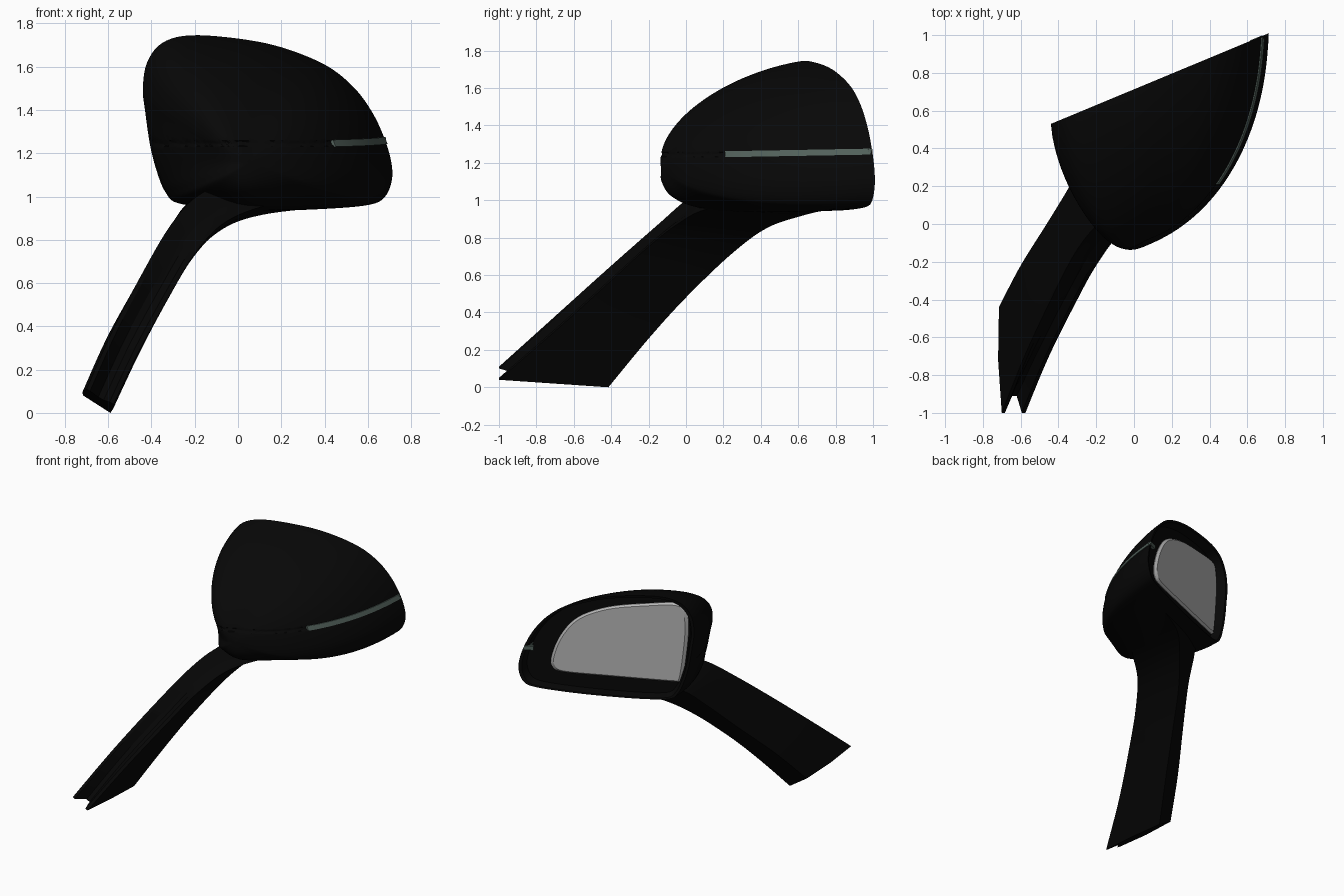
import bpy, bmesh, math
from mathutils import Vector as V
from mathutils.bvhtree import BVHTree

if "Cube" in bpy.data.objects:
    bpy.data.objects.remove(bpy.data.objects["Cube"])


def material(name, rgb):
    m = bpy.data.materials.new(name)
    m.diffuse_color = (*rgb, 1)
    m.use_nodes = True
    m.node_tree.nodes["Principled BSDF"].inputs["Base Color"].default_value = m.diffuse_color
    return m


BLACK = material("satin_black", (0.0022, 0.0022, 0.0022))
ARM = material("arm_black", (0.0018, 0.0018, 0.0018))
GLASS = material("mirror_grey", (0.47, 0.47, 0.47))
LAMP = material("lamp_grey_green", (0.085, 0.12, 0.105))


def catmull(pts, n, closed=False):
    """Smooth curve through points, n steps per span."""
    pts = [V(p) for p in pts]
    k, out = len(pts), []
    get = (lambda i: pts[i % k]) if closed else (lambda i: pts[max(0, min(k - 1, i))])
    for i in range(k if closed else k - 1):
        a, b, c, d = (get(i + j) for j in (-1, 0, 1, 2))
        for s in range(n):
            t = s / n
            out.append(0.5 * (2*b + (c - a)*t + (2*a - 5*b + 4*c - d)*t*t
                              + (3*b - a - 3*c + d)*t**3))
    if not closed:
        out.append(pts[-1])
    return out


def loft(rings):
    """Skin equal-length closed rings of points and cap both ends."""
    bm = bmesh.new()
    vs = [[bm.verts.new(p) for p in r] for r in rings]
    n = len(rings[0])
    for a, b in zip(vs, vs[1:]):
        for i in range(n):
            j = (i + 1) % n
            bm.faces.new((a[i], a[j], b[j], b[i]))
    bm.faces.new(vs[0][::-1])
    bm.faces.new(vs[-1])
    bmesh.ops.remove_doubles(bm, verts=bm.verts, dist=1e-5)
    bmesh.ops.recalc_face_normals(bm, faces=bm.faces)
    return bm


def finish(bm, name, mat, angle=35):
    me = bpy.data.meshes.new(name)
    bm.to_mesh(me)
    bm.free()
    me.materials.append(mat)
    me.shade_smooth()
    me.set_sharp_from_angle(angle=math.radians(angle))
    ob = bpy.data.objects.new(name, me)
    bpy.context.collection.objects.link(ob)
    return ob


# Slanted plane of the mirror opening
NORMAL = V((-0.384, 0.923, 0))


def on_plane(x, z, out=0.0):
    return V((x, 0.53 + (x + 0.44) * 0.416, z)) + NORMAL * out


# Housing: dome from rim outline to a front apex
RIM = [(-.44, 1.5), (-.42, 1.62), (-.35, 1.71), (-.22, 1.745), (0, 1.73), (.2, 1.69),
       (.4, 1.61), (.53, 1.51), (.62, 1.39), (.68, 1.26), (.71, 1.15), (.71, 1.07),
       (.68, 1.0), (.62, .968), (.45, .952), (.2, .945), (-.1, .95), (-.28, .97),
       (-.335, 1.02), (-.37, 1.1), (-.405, 1.23), (-.43, 1.4)]
rim = [on_plane(p.x, p.y) for p in catmull(RIM, 5, True)]
C, A = on_plane(.1, 1.2), V((.06, -.117, 1.16))


def dome_ring(t):
    ring = []
    for r in rim:
        d = r - C
        wx = d.x**2 / (d.x**2 + d.z**2)
        left = wx if d.x < 0 else 0           # inner flank tapers straight
        p = wx * (.7 if d.x < 0 else .86) + (1 - wx) * (1.15 if d.z > 0 else .64)
        f, g = max(0, math.cos(t))**p, math.sin(t)**p
        ring.append(C + d * f * (1 - .6 * left * math.sin(t)) + (A - C) * g)
    return ring


def inset(s, out):
    return [C + (r - C) * s + NORMAL * out for r in rim]


STEPS = 36
rings = [inset(.93, -.07), inset(.965, -.004)]
rings += [dome_ring(math.pi / 2 * (i / STEPS)) for i in range(STEPS)]
rings.append(dome_ring(math.pi / 2 * .995))
housing = loft(rings)
tree = BVHTree.FromBMesh(housing)

# Seam groove around the front of the housing
for z in (1.232, 1.245, 1.258):
    bmesh.ops.bisect_plane(housing, geom=housing.verts[:] + housing.edges[:] + housing.faces[:],
                           plane_co=(0, 0, z), plane_no=(0, 0, 1))
for v in housing.verts:
    if abs(v.co.z - 1.245) < .0125 and v.co.x < .48 and (v.co - C).dot(NORMAL) < -.12:
        v.co += (C - v.co).normalized() * .006
finish(housing, "mirror_housing", BLACK)

# Mirror glass with a bevelled edge, recessed in the opening
PANE = [(-.39, 1.49), (-.377, 1.63), (-.325, 1.68), (-.125, 1.655), (.135, 1.60),
        (.335, 1.50), (.45, 1.35), (.51, 1.18), (.50, 1.10), (.43, 1.07),
        (.135, 1.07), (-.31, 1.075), (-.347, 1.09), (-.375, 1.29)]
pane = [(p.x, p.y) for p in catmull(PANE, 5, True)]


def pane_ring(s, out):
    return [on_plane(.06 + (x - .06) * s, 1.36 + (z - 1.36) * s, out) for x, z in pane]


finish(loft([pane_ring(1, -.085), pane_ring(1, -.066), pane_ring(.955, -.05)]),
       "mirror_glass", GLASS, 20)

# Indicator lamp strip wrapping the outer side
strip = []
for i in range(31):
    y = .21 + .775 * i / 30
    lift = .014 * i / 30
    row = []
    for z in (1.23 + lift, 1.262 + lift):
        hit = tree.ray_cast(V((2, y, z)), V((-1, 0, 0)))[0]
        row += [hit + V((.006, -.002, 0))]
    strip.append([row[0] - V((.02, 0, 0)), row[0], row[1], row[1] - V((.02, 0, 0))])
finish(loft(strip), "indicator_strip", LAMP)
tip = [on_plane(.615, 1.245), on_plane(.68, 1.245), on_plane(.675, 1.275), on_plane(.615, 1.275)]
finish(loft([[p - NORMAL * .02 for p in tip], [p + NORMAL * .003 for p in tip]]),
       "indicator_tip", LAMP)

# Arm: corner tracks (front left, front right, back right, back left), groove depth
SECTIONS = [
    ((-.70, -1, .11), (-.575, -1, .04), (-.59, -.415, 0), (-.715, -.44, .08), .09),
    ((-.58, -.7, .38), (-.45, -.7, .30), (-.47, -.2, .26), (-.6, -.22, .33), .05),
    ((-.44, -.4, .65), (-.3, -.4, .57), (-.36, 0, .48), (-.45, .02, .58), .035),
    ((-.31, -.15, .87), (-.2, -.22, .735), (-.22, .24, .71), (-.33, .22, .79), .025),
    ((-.19, 0, 1.0), (-.075, -.05, .87), (-.07, .43, .85), (-.24, .4, .95), .015),
    ((-.05, .1, 1.05), (.1, .1, .95), (.12, .62, .917), (-.1, .58, 1.0), .005),
    ((.3, .3, 1.08), (.35, .35, 1.0), (.45, .78, .955), (.3, .75, 1.05), 0),
]


def arm_ring(fl, fr, br, bl, depth):
    fl, fr, br, bl = map(V, (fl, fr, br, bl))
    back = ((br + bl) - (fr + fl)).normalized() * depth
    return [fl, fl.lerp(fr, .13), fl.lerp(fr, .45) + back, fl.lerp(fr, .65) + back,
            fl.lerp(fr, .85), fr, fr.lerp(br, .5) + V((.006, 0, 0)),
            br, br.lerp(bl, .12), bl.lerp(br, .12), bl,
            bl.lerp(fl, .5) + V((-.012, 0, 0))]


tracks = [catmull(t, 8) for t in zip(*(arm_ring(*s) for s in SECTIONS))]
finish(loft(list(zip(*tracks))), "mirror_arm", ARM, 30)
